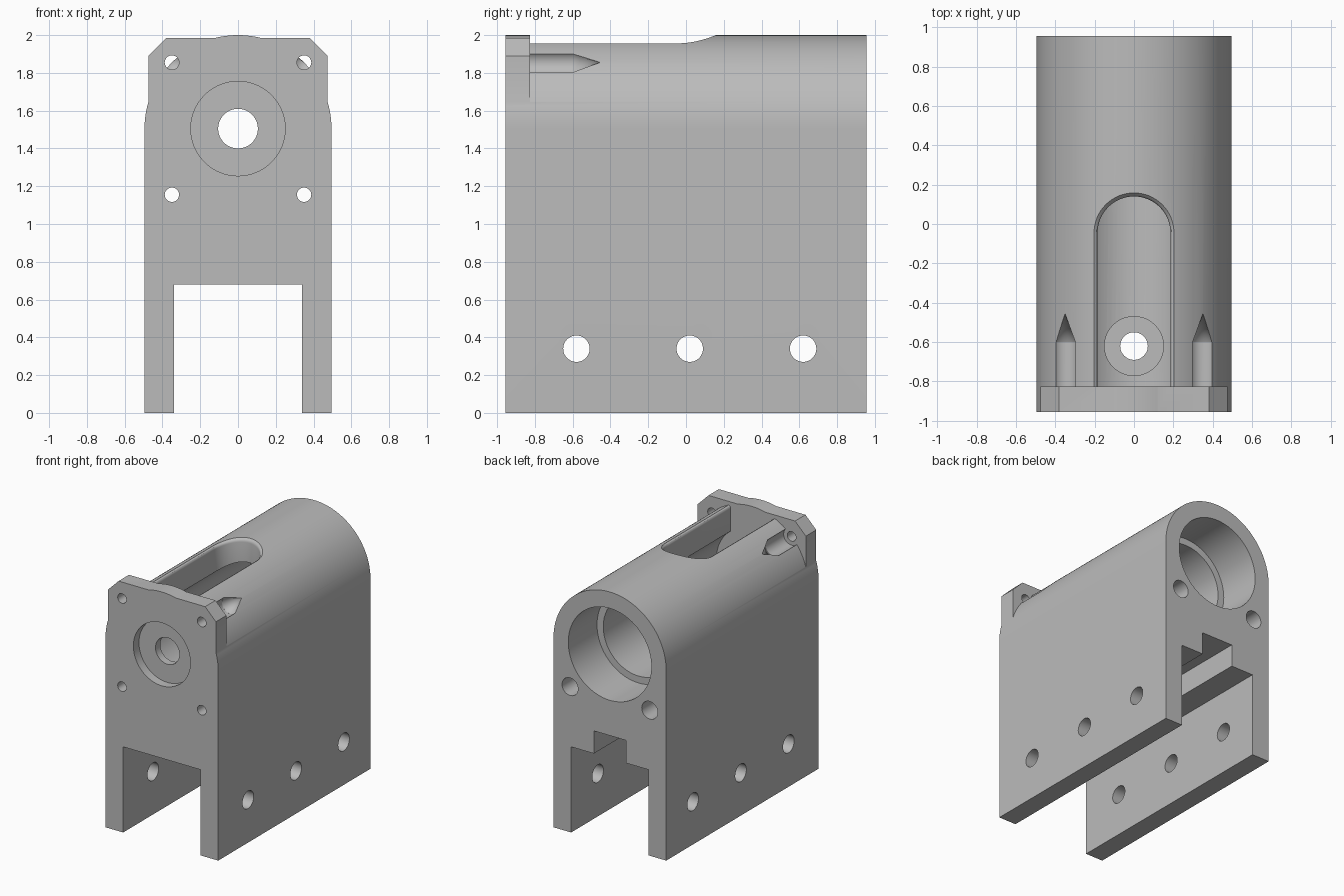
import bpy, bmesh
from math import sin, cos, pi, sqrt, radians
from mathutils import Vector

if "Cube" in bpy.data.objects:
    bpy.data.objects.remove(bpy.data.objects["Cube"])

# Main dimensions
FRONT, BACK, PLATE_BACK = -0.955, 0.955, -0.825
HALF, AXIS_Z = 0.495, 1.505
SCREW_X, SCREW_TOP, SCREW_LOW = 0.35, 1.855, 1.155

grey = bpy.data.materials.new("plain grey")
grey.use_nodes = True
colour = (0.5, 0.5, 0.5, 1)
grey.diffuse_color = colour
grey.node_tree.nodes["Principled BSDF"].inputs["Base Color"].default_value = colour


def finish(name, bm):
    bmesh.ops.recalc_face_normals(bm, faces=bm.faces)
    mesh = bpy.data.meshes.new(name)
    bm.to_mesh(mesh)
    bm.free()
    mesh.materials.append(grey)
    obj = bpy.data.objects.new(name, mesh)
    bpy.context.collection.objects.link(obj)
    return obj


def loft(name, rings):
    """Skin a stack of equal rings and cap both ends."""
    bm = bmesh.new()
    loops = [[bm.verts.new(p) for p in ring] for ring in rings]
    n = len(loops[0])
    for a, b in zip(loops, loops[1:]):
        for i in range(n):
            j = (i + 1) % n
            bm.faces.new((a[i], a[j], b[j], b[i]))
    bm.faces.new(loops[0])
    bm.faces.new(loops[-1])
    return finish(name, bm)


def prism(name, outline, y0, y1):
    return loft(name, [[(x, y, z) for x, z in outline] for y in (y0, y1)])


def box(name, x, y0, y1, z0, z1):
    return prism(name, [(-x, z0), (x, z0), (x, z1), (-x, z1)], y0, y1)


def rod(name, start, end, r, r_end=None, sides=48):
    a, b = Vector(start), Vector(end)
    bm = bmesh.new()
    bmesh.ops.create_cone(bm, cap_ends=True, segments=sides, radius1=r,
                          radius2=r if r_end is None else r_end, depth=(b - a).length)
    turn = (b - a).to_track_quat('Z', 'Y').to_matrix()
    bmesh.ops.rotate(bm, verts=bm.verts, cent=(0, 0, 0), matrix=turn)
    bmesh.ops.translate(bm, verts=bm.verts, vec=(a + b) / 2)
    return finish(name, bm)


def combine(target, tool, operation='DIFFERENCE'):
    tool.hide_render = True
    mod = target.modifiers.new(tool.name, 'BOOLEAN')
    mod.operation, mod.solver, mod.object = operation, 'EXACT', tool
    bpy.context.view_layer.objects.active = target
    bpy.ops.object.modifier_apply(modifier=mod.name)
    bpy.data.objects.remove(tool)


# Arched housing body
arch = [(HALF * cos(pi * i / 64), AXIS_Z + HALF * sin(pi * i / 64)) for i in range(65)]
body = prism("motor_housing", [(-HALF, 0), (HALF, 0)] + arch, FRONT, BACK)

# Chamfered front mounting plate
half_plate = [(0.475, 1.4), (0.475, 1.89), (0.38, 1.985)]
plate = prism("front_plate", half_plate + [(-x, z) for x, z in reversed(half_plate)],
              FRONT, PLATE_BACK)
combine(body, plate, 'UNION')

# Space between the legs and the groove in its ceiling
combine(body, box("leg_gap", 0.34, -1.1, 1.1, -0.2, 0.68))
combine(body, box("ceiling_groove", 0.14, -0.8, 1.1, 0.5, 0.86))

# Stepped bore from the back, shaft hole and round recess in the front
for name, y0, y1, r in (("inner_bore", PLATE_BACK, 1.1, 0.31),
                        ("outer_bore", 0.595, 1.1, 0.365),
                        ("shaft_hole", -1.1, 0, 0.105),
                        ("front_recess", -1.1, -0.885, 0.25)):
    combine(body, rod(name, (0, y0, AXIS_Z), (0, y1, AXIS_Z), r, sides=80))


# Round-ended window in the roof with a rounded rim
def window_ring(offset, depth=None, z=None):
    r = 0.185 + offset
    flat = [(-r, PLATE_BACK)]
    flat += [(-r * cos(pi * i / 32), -0.045 + r * sin(pi * i / 32)) for i in range(33)]
    flat += [(r, PLATE_BACK)]
    return [(x, y, z if z else AXIS_Z + sqrt(HALF ** 2 - x * x) - depth) for x, y in flat]


rim = 0.03
rings = [window_ring(0, z=1.5)]
for angle in (0, 20, 40, 60):
    t = radians(angle)
    rings.append(window_ring(rim * (1 - cos(t)), rim * (1 - sin(t))))
rings += [window_ring(0.024, -0.008), window_ring(0.024, z=2.3)]
combine(body, loft("roof_window", rings))

# Screw holes, with pointed pockets above and long counterbores below
for x in (-SCREW_X, SCREW_X):
    combine(body, rod("pocket", (x, PLATE_BACK, SCREW_TOP), (x, -0.6, SCREW_TOP), 0.07))
    combine(body, rod("pocket_tip", (x, -0.601, SCREW_TOP), (x, -0.455, SCREW_TOP), 0.07, 0))
    combine(body, rod("counterbore", (x, PLATE_BACK, SCREW_LOW), (x, 1.1, SCREW_LOW), 0.07))
    for z in (SCREW_TOP, SCREW_LOW):
        combine(body, rod("screw_hole", (x, -1.1, z), (x, -0.75, z), 0.038, sides=32))

# Upright bolt hole between the bore and the groove
combine(body, rod("bolt_seat", (0, -0.62, 1.15), (0, -0.62, 1.4), 0.15))
combine(body, rod("bolt_hole", (0, -0.62, 0.7), (0, -0.62, 1.3), 0.07))

# Cross holes through both legs
for y in (-0.58, 0.02, 0.62):
    combine(body, rod("cross_hole", (-0.7, y, 0.34), (0.7, y, 0.34), 0.07))

bpy.ops.object.select_all(action='DESELECT')
body.select_set(True)
bpy.context.view_layer.objects.active = body
bpy.ops.object.shade_smooth_by_angle(angle=radians(30))
